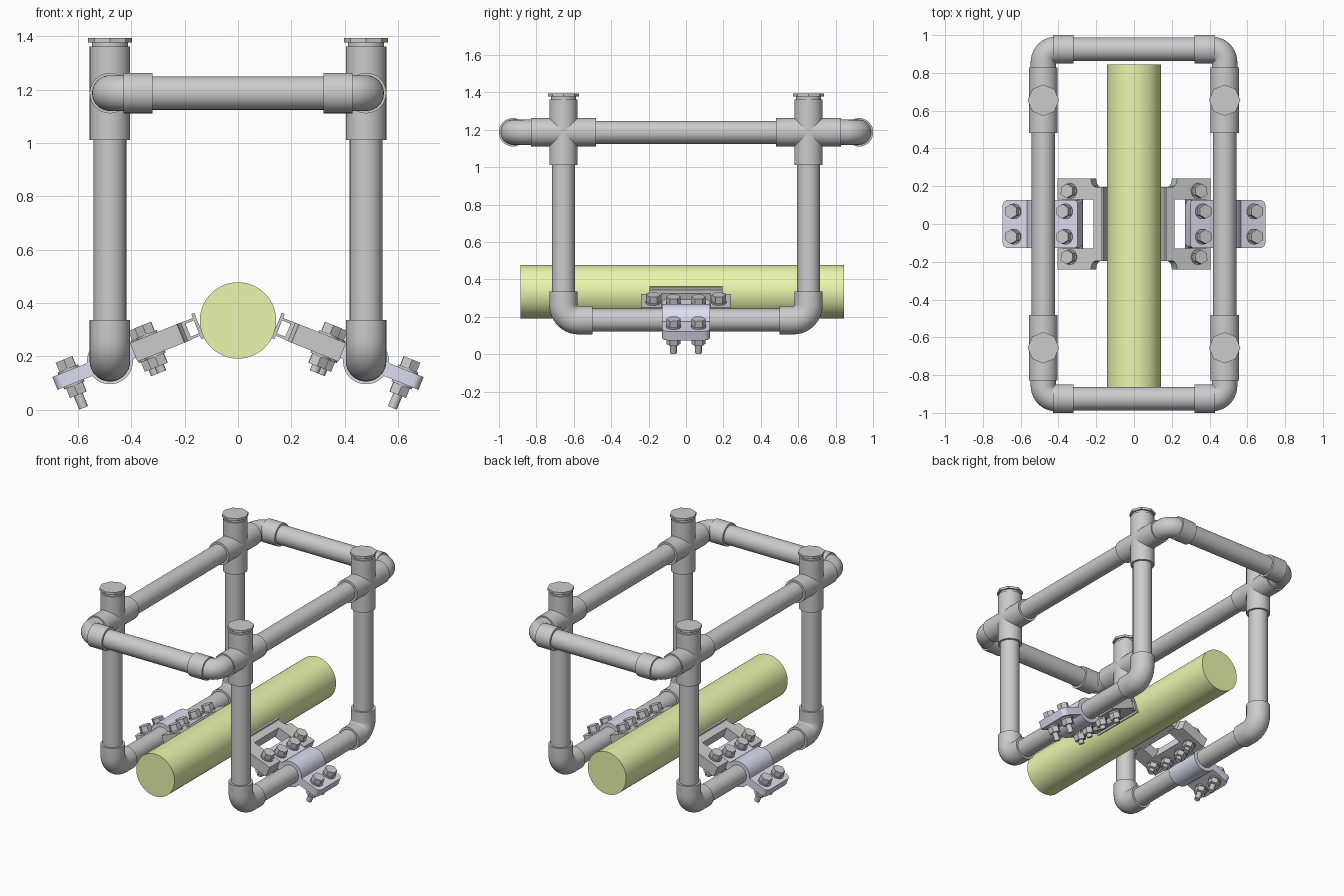
import bpy, bmesh, math
from mathutils import Vector

if "Cube" in bpy.data.objects:
    bpy.data.objects.remove(bpy.data.objects["Cube"])

PX, PY, ZLOW, ZTOP = 0.48, 0.655, 0.182, 1.187   # pipe centre lines
YEND = 0.925                                     # end rails
R_PIPE, R_FIT = 0.0615, 0.076
TILT = math.radians(22)


def material(name, rgb):
    m = bpy.data.materials.new(name)
    m.diffuse_color = (*rgb, 1)
    m.use_nodes = True
    m.node_tree.nodes["Principled BSDF"].inputs["Base Color"].default_value = m.diffuse_color
    return m


YELLOW = material("pale_yellow", (0.83, 0.93, 0.42))
LAVENDER = material("pale_lavender", (0.72, 0.73, 0.87))


def finish(name, bm, mat=None):
    bmesh.ops.recalc_face_normals(bm, faces=bm.faces)
    me = bpy.data.meshes.new(name)
    bm.to_mesh(me)
    bm.free()
    ob = bpy.data.objects.new(name, me)
    bpy.context.collection.objects.link(ob)
    if mat:
        me.materials.append(mat)
    bpy.ops.object.select_all(action='DESELECT')
    ob.select_set(True)
    bpy.context.view_layer.objects.active = ob
    bpy.ops.object.shade_smooth_by_angle(angle=math.radians(32))
    return ob


def sweep(bm, pts, r, seg=32, phase=0.0):
    """Capped round tube along a planar path."""
    pts = [Vector(p) for p in pts]
    t0, t1 = (pts[1] - pts[0]).normalized(), (pts[-1] - pts[-2]).normalized()
    b = t0.cross(t1)
    b = b.normalized() if b.length > 1e-4 else t0.orthogonal().normalized()
    rings = []
    for i, p in enumerate(pts):
        t = (pts[min(i + 1, len(pts) - 1)] - pts[max(i - 1, 0)]).normalized()
        n = b.cross(t)
        rings.append([bm.verts.new(p + r * (math.cos(a) * n + math.sin(a) * b))
                      for a in (phase + 2 * math.pi * k / seg for k in range(seg))])
    for A, B in zip(rings, rings[1:]):
        for k in range(seg):
            j = (k + 1) % seg
            bm.faces.new((A[k], A[j], B[j], B[k]))
    bm.faces.new(rings[0])
    bm.faces.new(rings[-1])


def tube(name, a, b, r, mat=None, seg=32):
    bm = bmesh.new()
    sweep(bm, [a, b], r, seg)
    return finish(name, bm, mat)


def elbow(name, corner, d1, d2, l1, l2, bend, r, collar1=0.0, collar2=0.0):
    """Bent fitting leaving the corner along d1 and d2, with optional wider collars."""
    c, d1, d2 = Vector(corner), Vector(d1), Vector(d2)
    o = c + bend * (d1 + d2)
    arc = [o - bend * (math.cos(a) * d2 + math.sin(a) * d1)
           for a in (math.pi / 2 * k / 10 for k in range(11))]
    bm = bmesh.new()
    sweep(bm, [c + d1 * l1] + arc + [c + d2 * l2], r)
    for d, l, w in ((d1, l1, collar1), (d2, l2, collar2)):
        if w:
            sweep(bm, [c + d * (l - w), c + d * l], R_FIT)
    return finish(name, bm)


# Pipe frame
for s in (-1, 1):
    x = s * PX
    side = "right" if s > 0 else "left"
    tube(f"{side}_lower_rail", (x, -PY + .1, ZLOW), (x, PY - .1, ZLOW), R_PIPE)
    tube(f"{side}_upper_rail", (x, -PY, ZTOP), (x, PY, ZTOP), R_PIPE)
    for e in (-1, 1):
        y = e * PY
        tag = f"{side}_{'back' if e > 0 else 'front'}"
        tube(f"{tag}_post", (x, y, ZLOW + .1), (x, y, ZTOP), R_PIPE)
        elbow(f"{tag}_lower_elbow", (x, y, ZLOW), (0, 0, 1), (0, -e, 0),
              .154, .154, .082, R_FIT)
        # four-way fitting and its plug
        bm = bmesh.new()
        sweep(bm, [(x, y, ZTOP - .175), (x, y, ZTOP + .175)], R_FIT)
        sweep(bm, [(x, y - .174, ZTOP), (x, y + .174, ZTOP)], R_FIT)
        finish(f"{tag}_cross_fitting", bm)
        bm = bmesh.new()
        sweep(bm, [(x, y, 1.36), (x, y, 1.378)], .068)
        sweep(bm, [(x, y, 1.377), (x, y, 1.393)], .083, 8)
        finish(f"{tag}_plug", bm)
        elbow(f"{tag}_upper_elbow", (x, e * YEND, ZTOP), (-s, 0, 0), (0, -e, 0),
              .16, .12, .068, .067, collar1=.11)
for e, n in ((-1, "front"), (1, "back")):
    tube(f"{n}_end_rail", (-PX + .1, e * YEND, ZTOP), (PX - .1, e * YEND, ZTOP), R_PIPE + .001)

# Held cylinder
tube("held_cylinder", (0, -.884, .335), (0, .845, .335), .143, YELLOW, 64)


# Tilted clamps: u runs outwards, v along y, w upwards from the plate
def place(bm, s):
    c, t = math.cos(TILT), math.sin(TILT)
    for v in bm.verts:
        u, y, w = v.co
        v.co = (s * (PX + u * c + w * t), y, ZLOW - u * t + w * c)


def prism(bm, poly, w0, w1):
    lo = [bm.verts.new((u, v, w0)) for u, v in poly]
    hi = [bm.verts.new((u, v, w1)) for u, v in poly]
    bm.faces.new(lo)
    bm.faces.new(hi)
    for k in range(len(poly)):
        j = (k + 1) % len(poly)
        bm.faces.new((lo[k], lo[j], hi[j], hi[k]))


def rect(u0, u1, v0, v1, r=0.0):
    if not r:
        return [(u0, v0), (u1, v0), (u1, v1), (u0, v1)]
    out = []
    for q, (cu, cv) in enumerate(((u1 - r, v1 - r), (u0 + r, v1 - r),
                                  (u0 + r, v0 + r), (u1 - r, v0 + r))):
        for k in range(6):
            a = math.pi / 2 * (q + k / 5)
            out.append((cu + r * math.cos(a), cv + r * math.sin(a)))
    return out


def bolt(name, s, u, v, top, bottom, tip):
    bm = bmesh.new()
    for a, b, r, n in ((top, top + .008, .041, 24), (top + .008, top + .045, .038, 6),
                       (tip, top + .01, .018, 16),
                       (bottom - .008, bottom, .041, 24),
                       (bottom - .046, bottom - .008, .038, 6)):
        sweep(bm, [(u, v, a), (u, v, b)], r, n, 0.3)
    place(bm, s)
    finish(name, bm)


for s, side in ((-1, "left"), (1, "right")):
    # pipe clamp with flanges
    bm = bmesh.new()
    sweep(bm, [(0, -.127, 0), (0, .127, 0)], .086, 40)
    prism(bm, rect(-.05, .222, -.127, .127, .03), -.026, .026)
    prism(bm, rect(-.21, .05, -.127, .127, .02), -.025, .034)
    place(bm, s)
    finish(f"{side}_pipe_clamp", bm, LAVENDER)

    # forked bracket
    bm = bmesh.new()
    prism(bm, rect(-.21, -.10, -.15, .15), -.04, -.024)
    for e in (-1, 1):
        tab = [(-.095, .13), (-.095, .24), (-.285, .24), (-.29, .215),
               (-.30, .2), (-.315, .195), (-.315, .13)]
        prism(bm, [(u, e * v) for u, v in tab], -.04, .035)
    place(bm, s)
    finish(f"{side}_bracket", bm)

    # hollow pad that touches the cylinder
    bm = bmesh.new()
    prism(bm, rect(-.361, -.349, -.195, .195), -.052, .05)
    prism(bm, rect(-.312, -.300, -.195, .195), -.038, .034)
    for w in (-.038, .024):
        prism(bm, rect(-.352, -.305, -.195, .195), w, w + .010)
    place(bm, s)
    finish(f"{side}_contact_pad", bm)

    # bolts
    for e in (-1, 1):
        n = "back" if e > 0 else "front"
        bolt(f"{side}_{n}_outer_bolt", s, .157, e * .067, .026, -.026, -.125)
        bolt(f"{side}_{n}_inner_bolt", s, -.14, e * .067, .034, -.04, -.11)
        bolt(f"{side}_{n}_bracket_bolt", s, -.165, e * .175, .035, -.04, -.11)
